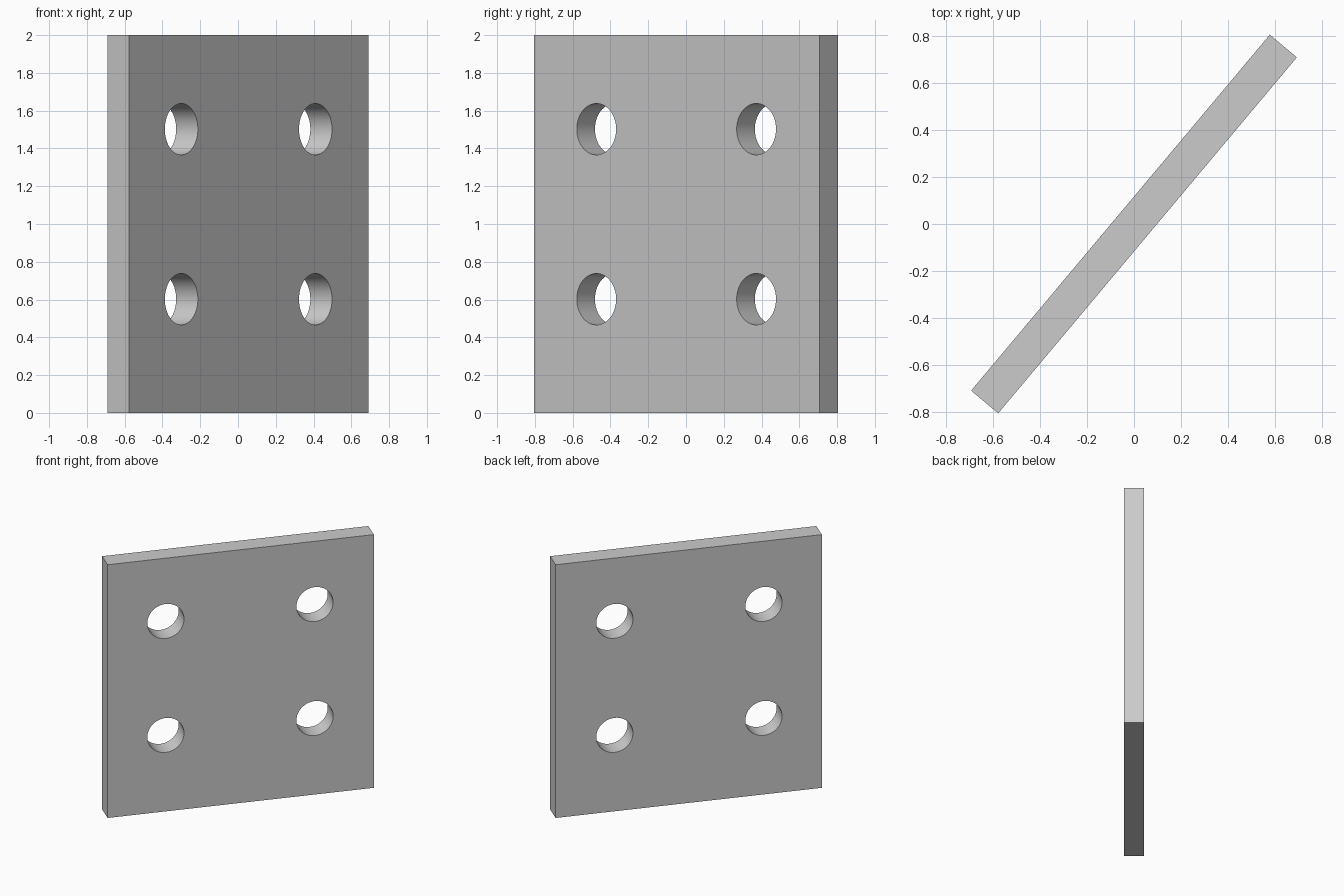
import bpy
import math
from mathutils import Matrix

cube = bpy.data.objects.get("Cube")
if cube:
    bpy.data.objects.remove(cube, do_unlink=True)

LENGTH, THICKNESS, HEIGHT = 1.973, 0.15, 2.0
HOLE_RADIUS = 0.136
TURN = Matrix.Rotation(math.radians(50), 4, "Z")

grey = bpy.data.materials.new("plain grey")
grey.use_nodes = True
colour = (0.6, 0.6, 0.6, 1)
grey.diffuse_color = colour
grey.node_tree.nodes["Principled BSDF"].inputs["Base Color"].default_value = colour

# Upright plate, turned about the vertical axis
bpy.ops.mesh.primitive_cube_add(size=1)
plate = bpy.context.object
plate.name = "mounting_plate"
plate.data.transform(Matrix.Diagonal((LENGTH, THICKNESS, HEIGHT, 1)))
plate.data.transform(Matrix.Translation((0, 0, HEIGHT / 2)))
plate.data.materials.append(grey)

# Four round through holes
cutters = []
for x in (-0.556, 0.549):
    for z in (0.602, 1.502):
        bpy.ops.mesh.primitive_cylinder_add(
            vertices=64, radius=HOLE_RADIUS, depth=THICKNESS * 3,
            location=(x, 0, z), rotation=(math.pi / 2, 0, 0))
        cutter = bpy.context.object
        cutter.name = "hole_cutter"
        cutter.hide_render = True
        cutter.data.materials.append(grey)
        cutters.append(cutter)
        hole = plate.modifiers.new("hole", "BOOLEAN")
        hole.operation = "DIFFERENCE"
        hole.solver = "EXACT"
        hole.object = cutter

bpy.ops.object.select_all(action="DESELECT")
plate.select_set(True)
bpy.context.view_layer.objects.active = plate
for name in [m.name for m in plate.modifiers]:
    bpy.ops.object.modifier_apply(modifier=name)
for cutter in cutters:
    bpy.data.objects.remove(cutter, do_unlink=True)

plate.data.transform(TURN)
bpy.ops.object.shade_smooth_by_angle(angle=math.radians(30))
